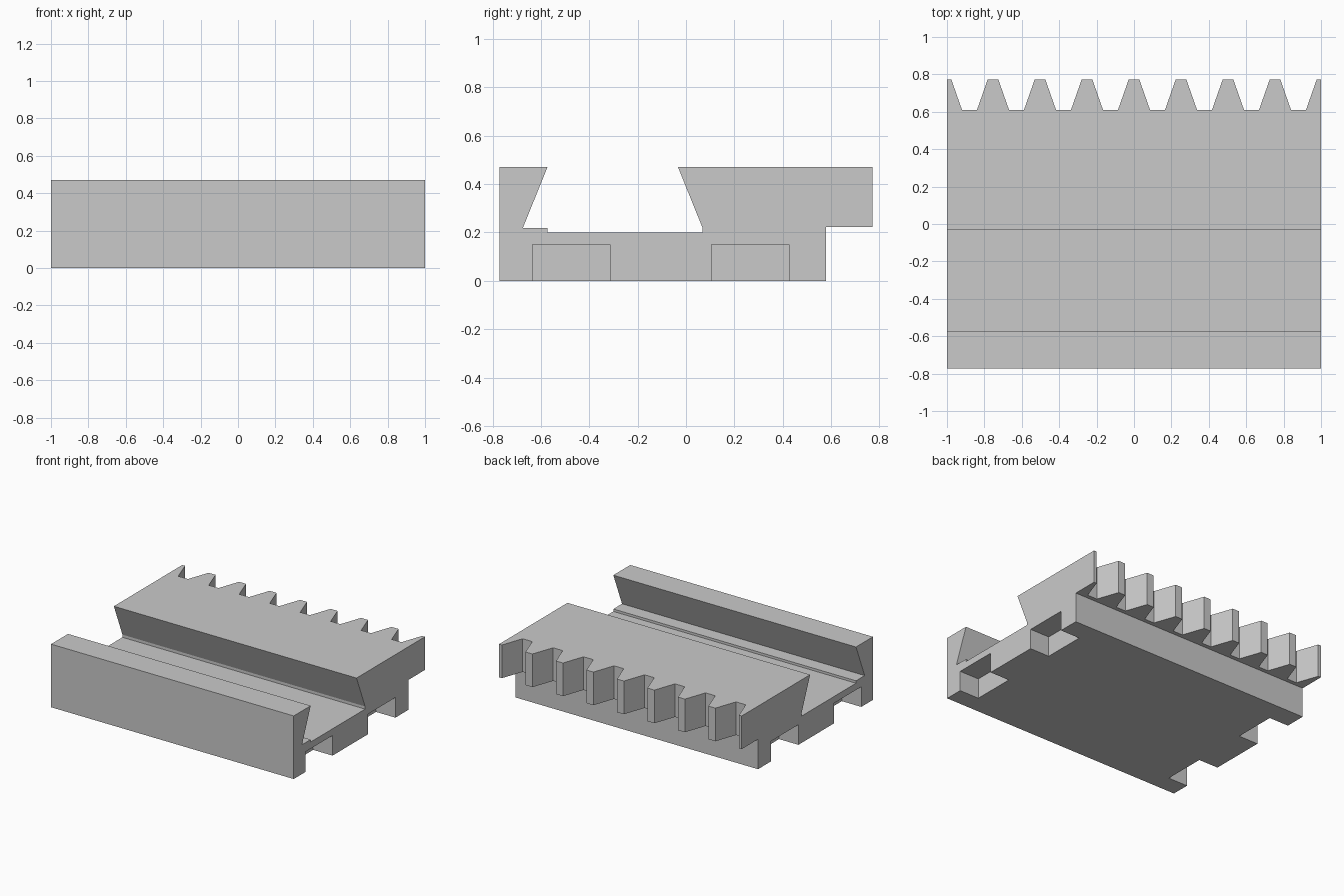
import bpy

if "Cube" in bpy.data.objects:
    bpy.data.objects.remove(bpy.data.objects["Cube"], do_unlink=True)

GREY = (0.59, 0.59, 0.59, 1)
grey = bpy.data.materials.new("plain grey")
grey.use_nodes = True
grey.diffuse_color = GREY
grey.node_tree.nodes["Principled BSDF"].inputs["Base Color"].default_value = GREY


def prism_object(name, prisms):
    """Mesh of closed prisms, each given as (outline, sweep, place) where
    place turns an outline point and a sweep position into x, y, z."""
    verts, faces = [], []
    for outline, sweep, place in prisms:
        base, n = len(verts), len(outline)
        verts += [place(a, b, s) for s in sweep for a, b in outline]
        faces.append([base + i for i in range(n)])
        faces.append([base + n + i for i in reversed(range(n))])
        for i in range(n):
            j = (i + 1) % n
            faces.append([base + j, base + i, base + n + i, base + n + j])
    mesh = bpy.data.meshes.new(name)
    mesh.from_pydata(verts, [], faces)
    mesh.materials.append(grey)
    obj = bpy.data.objects.new(name, mesh)
    bpy.context.collection.objects.link(obj)
    # Consistent outward normals
    bpy.context.view_layer.objects.active = obj
    bpy.ops.object.mode_set(mode="EDIT")
    bpy.ops.mesh.select_all(action="SELECT")
    bpy.ops.mesh.normals_make_consistent(inside=False)
    bpy.ops.object.mode_set(mode="OBJECT")
    return obj


def along_x(y, z, x):
    return x, y, z


def along_z(x, y, z):
    return x, y, z


# Carriage body: dovetail channel on top, overhanging rack at the back
BACK, TOP, RACK_BOTTOM = 0.772, 0.47, 0.223
profile = [
    (-BACK, 0), (0.58, 0), (0.58, RACK_BOTTOM), (BACK, RACK_BOTTOM),
    (BACK, TOP), (-0.033, TOP), (0.068, 0.22), (0.068, 0.2),
    (-0.573, 0.2), (-0.573, 0.218), (-0.675, 0.218), (-0.573, TOP),
    (-BACK, TOP),
]
body = prism_object("rack_carriage", [(profile, (-1, 1), along_x)])

# Tapered gaps between the rack teeth, widened past the tips
PITCH, ROOT, OVER = 0.2513, 0.61, 0.1
ROOT_HALF, TIP_HALF = 0.04, 0.097
outer_half = TIP_HALF + (TIP_HALF - ROOT_HALF) * OVER / (BACK - ROOT)
cuts = []
for i in range(8):
    x = -0.8795 + i * PITCH
    gap = [(x - ROOT_HALF, ROOT), (x + ROOT_HALF, ROOT),
           (x + outer_half, BACK + OVER), (x - outer_half, BACK + OVER)]
    cuts.append((gap, (0.1, 0.6), along_z))

# Pockets under both ends
DEPTH = 0.16
for y0, y1 in ((-0.635, -0.315), (0.105, 0.425)):
    pocket = [(y0, -0.1), (y1, -0.1), (y1, 0.15), (y0, 0.15)]
    for sweep in ((-1.1, DEPTH - 1), (1 - DEPTH, 1.1)):
        cuts.append((pocket, sweep, along_x))

cutter = prism_object("gap_and_pocket_cutter", cuts)
cutter.hide_render = True

# Cut the body and drop the helper
boolean = body.modifiers.new("cuts", "BOOLEAN")
boolean.operation = "DIFFERENCE"
boolean.solver = "EXACT"
boolean.object = cutter
bpy.context.view_layer.objects.active = body
bpy.ops.object.modifier_apply(modifier=boolean.name)
bpy.data.objects.remove(cutter, do_unlink=True)
